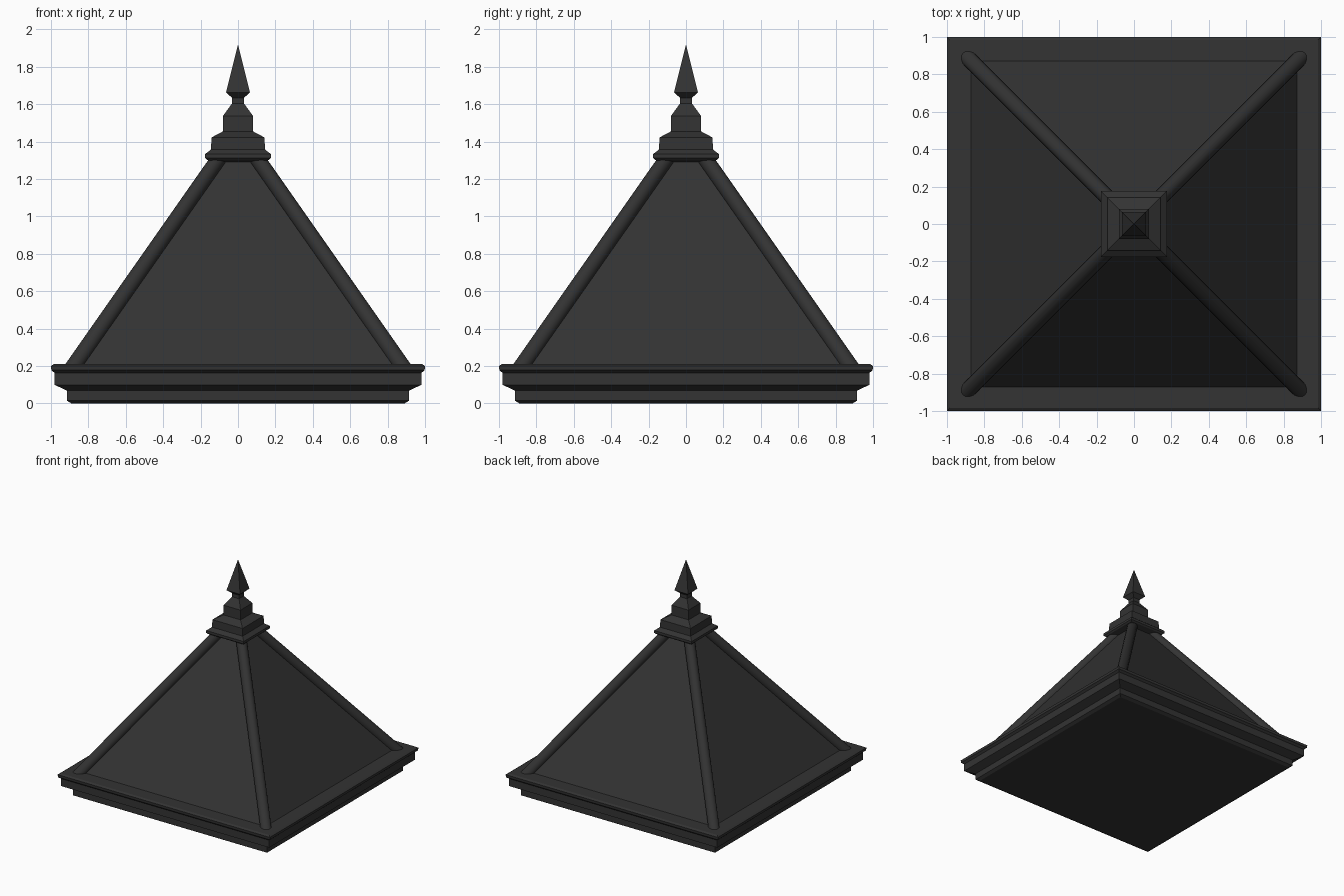
import bpy, bmesh, math
from mathutils import Vector

if "Cube" in bpy.data.objects:
    bpy.data.objects.remove(bpy.data.objects["Cube"])

mat = bpy.data.materials.new("charcoal metal")
mat.diffuse_color = (0.033, 0.033, 0.033, 1)
mat.use_nodes = True
mat.node_tree.nodes["Principled BSDF"].inputs["Base Color"].default_value = mat.diffuse_color


def finish(name, bm):
    bmesh.ops.recalc_face_normals(bm, faces=bm.faces)
    me = bpy.data.meshes.new(name)
    bm.to_mesh(me)
    bm.free()
    me.materials.append(mat)
    ob = bpy.data.objects.new(name, me)
    bpy.context.collection.objects.link(ob)
    return ob


def square_loft(name, profile):
    """Stack square rings from (half width, height); zero width ends in a point."""
    bm = bmesh.new()
    prev = None
    for h, z in profile:
        if h == 0:
            tip = bm.verts.new((0, 0, z))
            for i in range(4):
                bm.faces.new((prev[i], prev[(i + 1) % 4], tip))
            prev = None
            break
        ring = [bm.verts.new((sx * h, sy * h, z))
                for sx, sy in ((-1, -1), (1, -1), (1, 1), (-1, 1))]
        if prev:
            for i in range(4):
                j = (i + 1) % 4
                bm.faces.new((prev[i], prev[j], ring[j], ring[i]))
        else:
            bm.faces.new(ring[::-1])
        prev = ring
    if prev:
        bm.faces.new(prev)
    return finish(name, bm)


# Stepped cornice at the bottom
square_loft("base_cornice", [
    (0.89, 0), (0.915, 0.015), (0.915, 0.068), (0.98, 0.1), (0.98, 0.163),
    (0.998, 0.178), (1.0, 0.2), (0.985, 0.21)])

# Pyramid roof panels
square_loft("roof", [(0.873, 0.208), (0.108, 1.3)])

# Square finial with collar, steps, neck and spear tip
square_loft("finial", [
    (0.085, 1.283), (0.165, 1.302), (0.176, 1.312), (0.176, 1.333), (0.144, 1.358),
    (0.142, 1.422), (0.08, 1.455), (0.08, 1.538), (0.032, 1.604),
    (0.032, 1.634), (0.064, 1.663), (0, 1.918)])

# Round hip rolls along the four roof corners
low, high, radius, sides = 0.19, 1.31, 0.043, 16
for name, sx, sy in (("front_left", -1, -1), ("front_right", 1, -1),
                     ("back_right", 1, 1), ("back_left", -1, 1)):
    def on_ridge(z):
        h = 0.873 - (z - 0.208) * 0.7005
        return Vector((sx * h, sy * h, z))
    a, b = on_ridge(low), on_ridge(high)
    axis = (b - a).normalized()
    u = Vector((-sy, sx, 0)).normalized()
    v = axis.cross(u)
    bm = bmesh.new()
    rings = [[], []]
    for k in range(sides):
        t = 2 * math.pi * k / sides
        off = (u * math.cos(t) + v * math.sin(t)) * radius
        for ring, end in zip(rings, (a, b)):
            # slide along the axis so both ends are cut level
            p = end + off
            ring.append(bm.verts.new(p + axis * ((end.z - p.z) / axis.z)))
    for k in range(sides):
        j = (k + 1) % sides
        bm.faces.new((rings[0][k], rings[0][j], rings[1][j], rings[1][k]))
    bm.faces.new(rings[0][::-1])
    bm.faces.new(rings[1])
    ob = finish("hip_roll_" + name, bm)
    bpy.ops.object.select_all(action='DESELECT')
    bpy.context.view_layer.objects.active = ob
    ob.select_set(True)
    bpy.ops.object.shade_smooth_by_angle(angle=math.radians(35))
